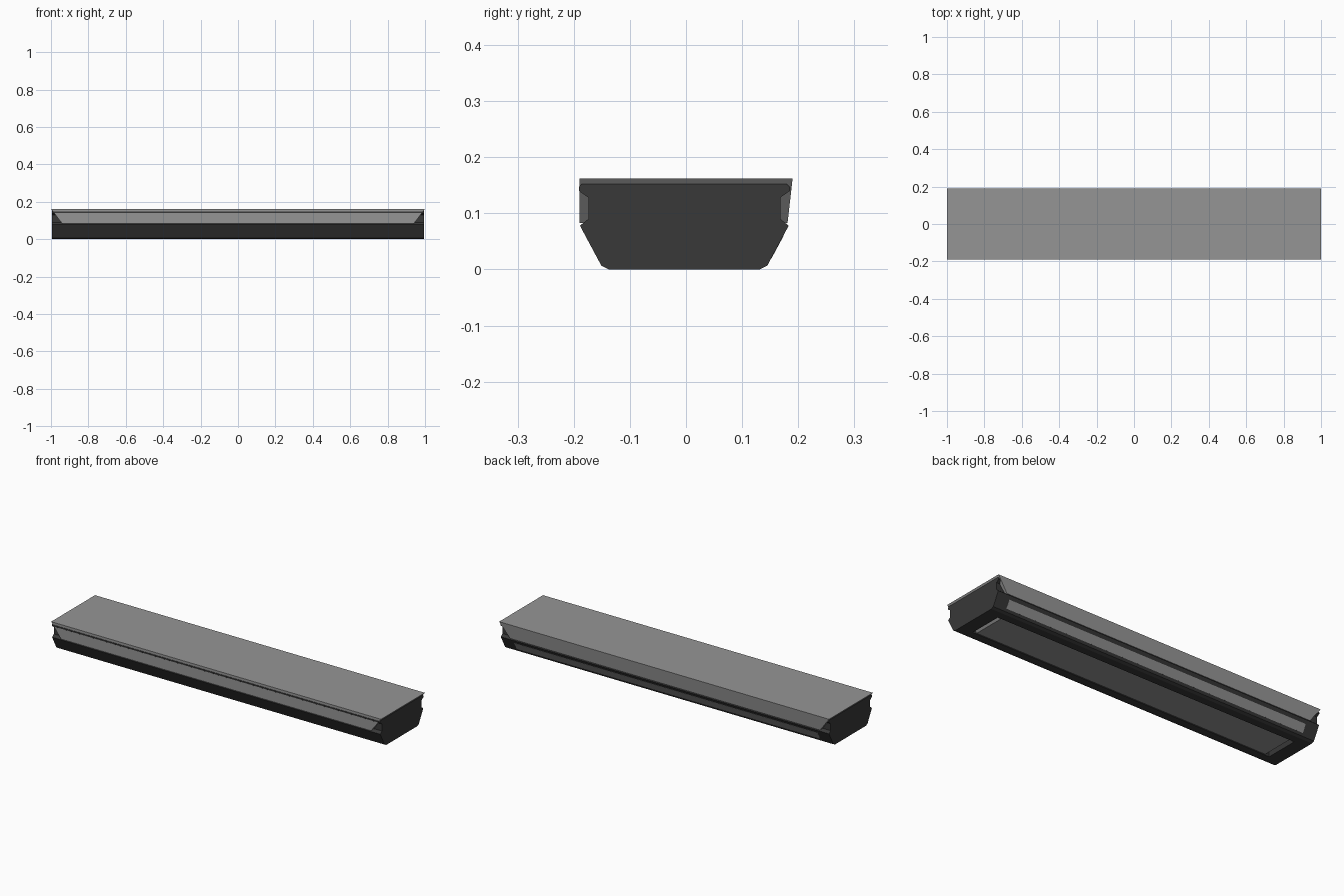
import bpy, bmesh

if "Cube" in bpy.data.objects:
    bpy.data.objects.remove(bpy.data.objects["Cube"])


def material(name, v):
    m = bpy.data.materials.new(name)
    m.diffuse_color = (v, v, v, 1)
    m.use_nodes = True
    m.node_tree.nodes["Principled BSDF"].inputs["Base Color"].default_value = m.diffuse_color
    return m


dark = material("dark_housing", 0.04)
grey = material("grey_lens", 0.3)


def make_object(name, bm, mat):
    bmesh.ops.recalc_face_normals(bm, faces=bm.faces)
    mesh = bpy.data.meshes.new(name)
    bm.to_mesh(mesh)
    bm.free()
    ob = bpy.data.objects.new(name, mesh)
    bpy.context.collection.objects.link(ob)
    mesh.materials.append(mat)
    return ob


def bridge(name, ring_a, ring_b, mat):
    """Closed solid between two matching rings of points."""
    bm = bmesh.new()
    a = [bm.verts.new(p) for p in ring_a]
    b = [bm.verts.new(p) for p in ring_b]
    n = len(a)
    for i in range(n):
        j = (i + 1) % n
        bm.faces.new((a[i], a[j], b[j], b[i]))
    bm.faces.new(a)
    bm.faces.new(b)
    return make_object(name, bm, mat)


def extrude_x(name, profile, half, mat):
    return bridge(name, [(-half, y, z) for y, z in profile],
                  [(half, y, z) for y, z in profile], mat)


def rect(hx, y0, y1, z):
    return [(-hx, y0, z), (hx, y0, z), (hx, y1, z), (-hx, y1, z)]


# Housing: half profile mirrored about its own centre line
cy = -0.003
half = [(0.134, 0), (0.148, 0.007), (0.186, 0.078), (0.171, 0.09),
        (0.171, 0.128), (0.188, 0.140), (0.188, 0.147), (0.183, 0.152)]
profile = [(cy + y, z) for y, z in half] + [(cy - y, z) for y, z in reversed(half)]
housing = extrude_x("housing", profile, 0.995, dark)

# Opening in the underside
cutter = bridge("underside_cutter", rect(0.92, -0.097, 0.088, -0.02),
                rect(0.92, -0.097, 0.088, 0.03), dark)
cutter.hide_render = True
cutter.hide_viewport = True
cut = housing.modifiers.new("opening", 'BOOLEAN')
cut.operation = 'DIFFERENCE'
cut.solver = 'EXACT'
cut.object = cutter

# Upper lens: flat top, sides tapering down into the grooves
bridge("upper_lens", rect(0.94, -0.19, 0.181, 0.083),
       rect(1.0, -0.19, 0.19, 0.162), grey)

# Lower lens set in the underside opening, with sloping ends
bridge("lower_lens", rect(0.895, -0.096, 0.087, 0.004),
       rect(0.919, -0.096, 0.087, 0.031), grey)

# Narrow lens strip along the lower back slope
strip = [(0.1741, 0.060), (0.1525, 0.020), (0.149, 0.022), (0.170, 0.062)]
extrude_x("back_strip", strip, 0.92, grey)
